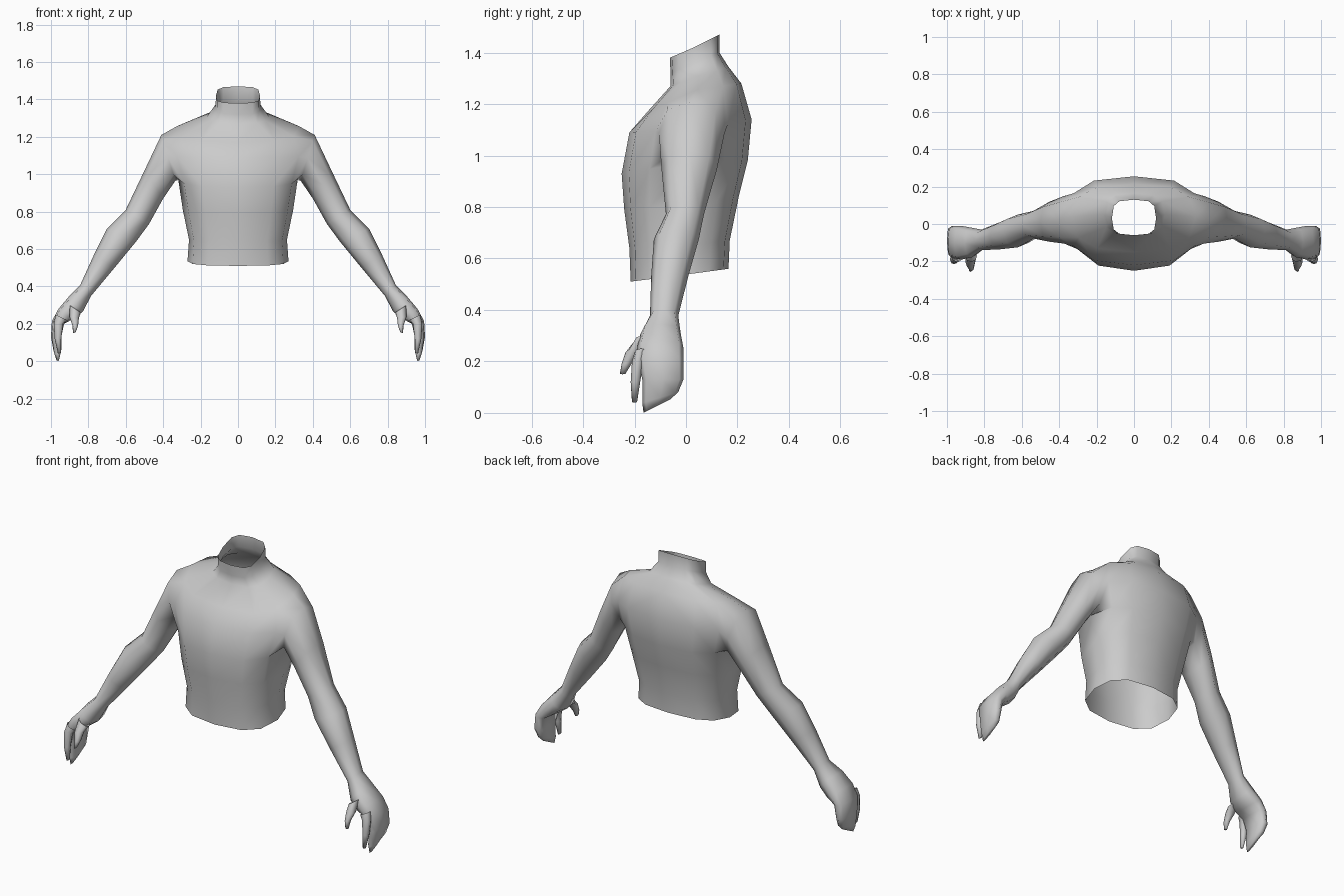
import bpy, bmesh, math

skin = bpy.data.materials.new("plain grey")
skin.diffuse_color = (0.6, 0.6, 0.6, 1)


def power(v, p):
    return math.copysign(abs(v) ** p, v) if abs(v) > 1e-6 else 0.0


def limb_ring(bm, ox, oz, ix, iz, y0, y1, p=0.9, tilt=0.0):
    """Eight points around a limb, from its outer edge over the back to its inner edge."""
    ring = []
    for k in range(8):
        a = k * math.pi / 4
        c, s = power(math.cos(a), p), power(math.sin(a), p)
        dy = s * (y1 - y0) / 2
        ring.append(bm.verts.new(((ox + ix) / 2 + c * (ox - ix) / 2,
                                  (y0 + y1) / 2 + dy,
                                  (oz + iz) / 2 + c * (oz - iz) / 2 + tilt * dy)))
    return ring


def loft(bm, rings):
    """Skin a row of closed rings and cap the last one."""
    for a, b in zip(rings, rings[1:]):
        for k in range(8):
            n = (k + 1) % 8
            bm.faces.new((a[k], a[n], b[n], b[k]))
    bm.faces.new(rings[-1])


bm = bmesh.new()

# Half torso, waist to neck: z front/side/back, half width, y front/side/back, squareness
TORSO = [
    (0.51, 0.535, 0.56, 0.27, -0.215, -0.02, 0.165, 0.75),
    (0.64, 0.65, 0.67, 0.262, -0.22, -0.01, 0.17, 0.75),
    (0.79, 0.81, 0.84, 0.295, -0.24, 0.00, 0.205, 0.75),
    (0.93, 0.975, 0.98, 0.32, -0.25, 0.02, 0.24, 0.75),
    (1.09, 1.10, 1.14, 0.36, -0.22, 0.03, 0.255, 0.75),
    (1.17, 1.255, 1.28, 0.33, -0.15, 0.04, 0.215, 0.75),
    (1.27, 1.31, 1.345, 0.165, -0.06, 0.05, 0.165, 0.7),
    (1.32, 1.36, 1.40, 0.12, -0.06, 0.035, 0.13, 0.6),
    (1.38, 1.42, 1.47, 0.118, -0.063, 0.03, 0.13, 0.6),
]
rows = []
for zf, zs, zb, w, yf, ys, yb, p in TORSO:
    row = []
    for k in range(7):
        a = k * math.pi / 6
        s, c = power(math.sin(a), p), power(math.cos(a), p)
        ye, ze = (yf, zf) if c > 0 else (yb, zb)
        row.append(bm.verts.new((w * s, ys + (ye - ys) * abs(c), zs + (ze - zs) * abs(c))))
    rows.append(row)
for j in range(len(rows) - 1):
    for k in range(6):
        if j in (3, 4) and k in (2, 3):
            continue  # shoulder opening
        bm.faces.new((rows[j][k], rows[j][k + 1], rows[j + 1][k + 1], rows[j + 1][k]))

# Arm grown from the shoulder opening, down to the three joined fingers
lo, mid, top = rows[3], rows[4], rows[5]
shoulder = [top[3], top[4], mid[4], lo[4], lo[3], lo[2], mid[2], top[2]]
ARM = [
    (0.41, 1.21, 0.335, 0.965, -0.105, 0.15),
    (0.50, 1.02, 0.40, 0.87, -0.095, 0.12),
    (0.60, 0.81, 0.475, 0.735, -0.078, 0.07),
    (0.70, 0.71, 0.545, 0.64, -0.125, 0.05),
    (0.77, 0.57, 0.66, 0.50, -0.135, 0.01),
    (0.845, 0.405, 0.785, 0.35, -0.14, -0.03),
    (0.905, 0.345, 0.83, 0.265, -0.178, -0.02, 0.7),
    (0.96, 0.28, 0.885, 0.225, -0.19, -0.01, 0.6),
    (0.995, 0.215, 0.93, 0.20, -0.185, -0.01, 0.6),
    (1.00, 0.13, 0.945, 0.13, -0.17, -0.01, 0.6),
    (0.987, 0.06, 0.945, 0.06, -0.17, -0.03, 0.6, 0.3),
    (0.972, 0.027, 0.955, 0.027, -0.165, -0.06, 0.7, 0.5),
]
loft(bm, [shoulder] + [limb_ring(bm, *r) for r in ARM])
bm.verts.remove(mid[3])

# Index finger and thumb, rooted inside the palm
INDEX = [
    (0.975, 0.25, 0.915, 0.22, -0.20, -0.15),
    (0.985, 0.20, 0.935, 0.20, -0.21, -0.165),
    (0.98, 0.12, 0.945, 0.12, -0.215, -0.178),
    (0.962, 0.04, 0.947, 0.045, -0.21, -0.19),
]
THUMB = [
    (0.90, 0.30, 0.84, 0.26, -0.20, -0.14),
    (0.90, 0.235, 0.85, 0.235, -0.235, -0.18),
    (0.885, 0.19, 0.855, 0.19, -0.25, -0.212),
    (0.882, 0.15, 0.868, 0.155, -0.257, -0.235),
]
for finger in (INDEX, THUMB):
    loft(bm, [limb_ring(bm, *r) for r in finger])

bmesh.ops.recalc_face_normals(bm, faces=bm.faces[:])
mesh = bpy.data.meshes.new("torso_and_arms")
bm.to_mesh(mesh)
bm.free()
mesh.materials.append(skin)
mesh.shade_smooth()
body = bpy.data.objects.new("torso_and_arms", mesh)
bpy.context.collection.objects.link(body)

# Mirror to the other side and weld the middle seam
mirror = body.modifiers.new("other_side", 'MIRROR')
mirror.use_mirror_merge = True
mirror.merge_threshold = 0.001
